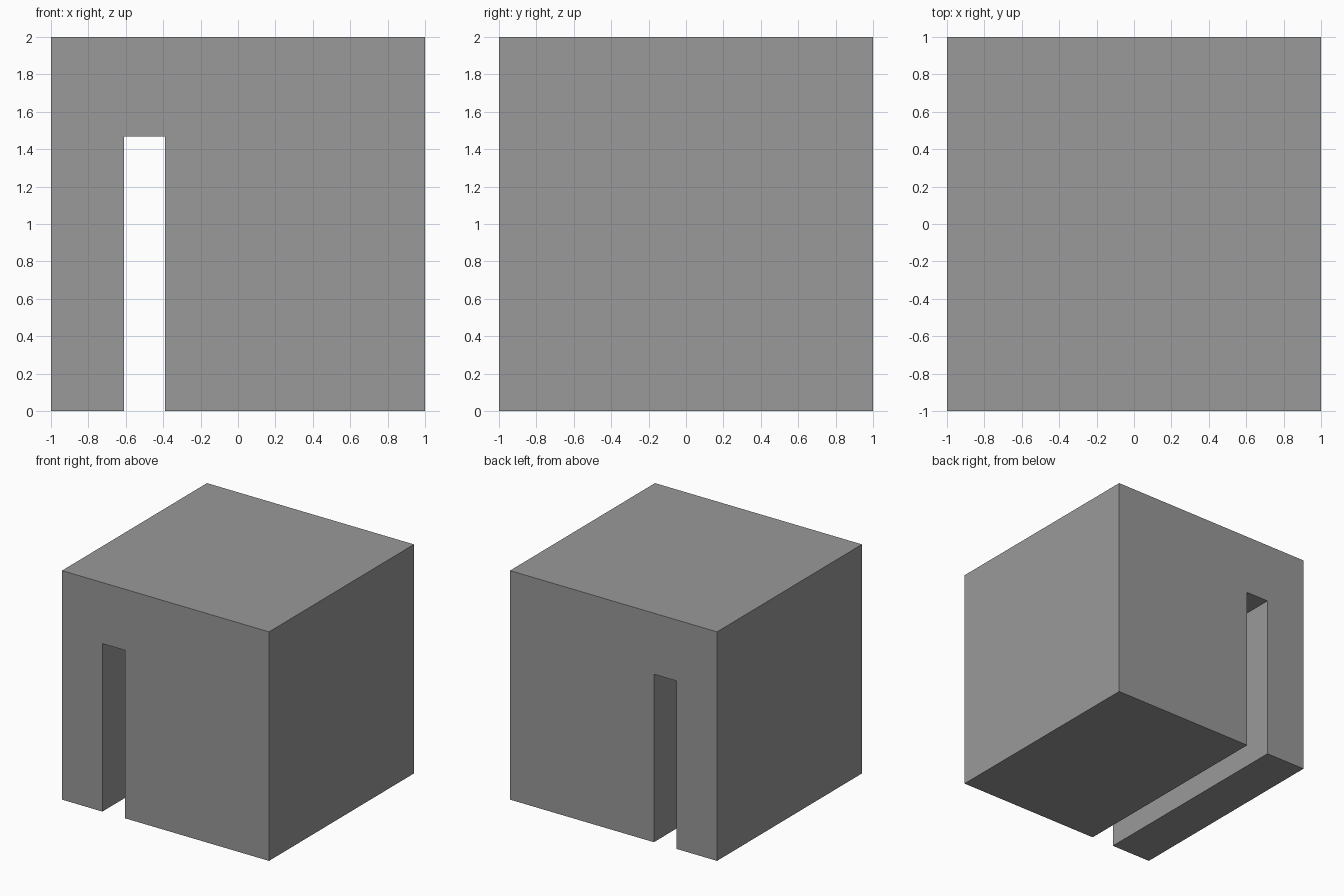
import bpy, bmesh

if "Cube" in bpy.data.objects:
    bpy.data.objects.remove(bpy.data.objects["Cube"])

# Front outline of the block (x, z), with the slot open at the bottom
SLOT_LEFT, SLOT_RIGHT, SLOT_TOP = -0.61, -0.39, 1.467
profile = [(-1, 0), (SLOT_LEFT, 0), (SLOT_LEFT, SLOT_TOP), (SLOT_RIGHT, SLOT_TOP),
           (SLOT_RIGHT, 0), (1, 0), (1, 2), (-1, 2)]

# Extrude the outline from front to back
bm = bmesh.new()
face = bm.faces.new([bm.verts.new((x, -1, z)) for x, z in profile])
extruded = bmesh.ops.extrude_face_region(bm, geom=[face], use_keep_orig=True)
back = [g for g in extruded["geom"] if isinstance(g, bmesh.types.BMVert)]
bmesh.ops.translate(bm, vec=(0, 2, 0), verts=back)
bmesh.ops.recalc_face_normals(bm, faces=bm.faces)

# Slotted block object
mesh = bpy.data.meshes.new("slotted_block")
bm.to_mesh(mesh)
bm.free()
block = bpy.data.objects.new("slotted_block", mesh)
bpy.context.collection.objects.link(block)

# Dark grey finish
grey = bpy.data.materials.new("dark_grey")
grey.diffuse_color = (0.32, 0.32, 0.32, 1)
grey.use_nodes = True
grey.node_tree.nodes["Principled BSDF"].inputs["Base Color"].default_value = grey.diffuse_color
mesh.materials.append(grey)
